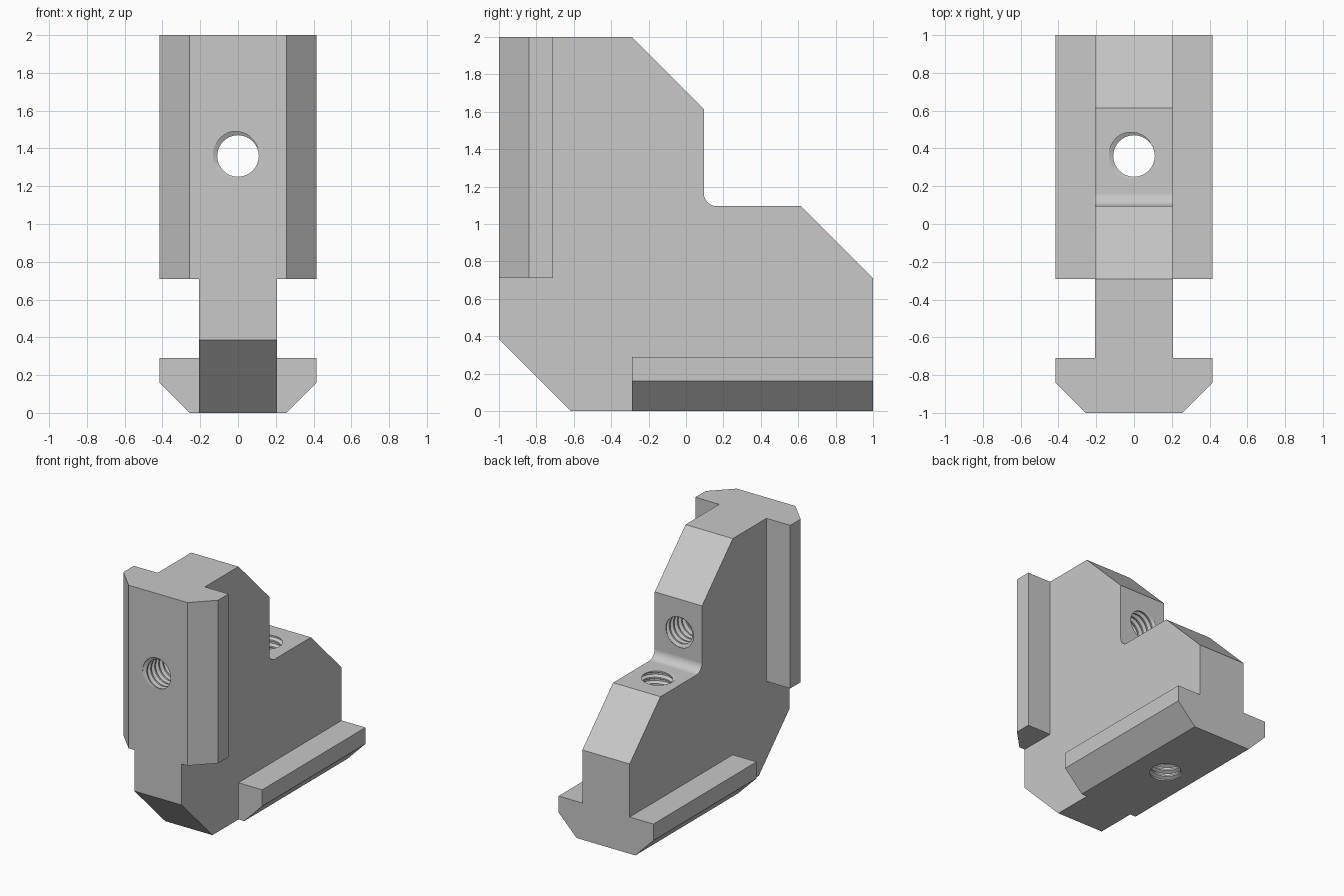
import bpy, bmesh, math
from mathutils import Matrix, Vector

if "Cube" in bpy.data.objects:
    bpy.data.objects.remove(bpy.data.objects["Cube"])

# One plain metal colour
metal = bpy.data.materials.new("grey metal")
metal.use_nodes = True
grey = (0.58, 0.58, 0.58, 1)
metal.diffuse_color = grey
metal.node_tree.nodes["Principled BSDF"].inputs["Base Color"].default_value = grey


def make_object(name, bm):
    bmesh.ops.recalc_face_normals(bm, faces=bm.faces)
    mesh = bpy.data.meshes.new(name)
    bm.to_mesh(mesh)
    bm.free()
    mesh.materials.append(metal)
    obj = bpy.data.objects.new(name, mesh)
    bpy.context.collection.objects.link(obj)
    return obj


def prism(name, points, direction):
    """Extrude a flat outline along a direction."""
    bm = bmesh.new()
    face = bm.faces.new([bm.verts.new(p) for p in points])
    result = bmesh.ops.extrude_face_region(bm, geom=[face], use_keep_orig=True)
    verts = [g for g in result["geom"] if isinstance(g, bmesh.types.BMVert)]
    bmesh.ops.translate(bm, verts=verts, vec=direction)
    return make_object(name, bm)


def thread_cutter(name, matrix, inner=0.11, outer=0.134, pitch=0.05, turns=27, sides=32):
    """Closed helical screw solid along local z."""
    radii = (inner, inner, outer, outer)
    step = len(radii)
    rows = turns * step
    bm = bmesh.new()
    grid = []
    for r in range(rows + 1):
        ring = []
        for c in range(sides):
            a = math.tau * c / sides
            rad = radii[r % step]
            ring.append(bm.verts.new((rad * math.cos(a), rad * math.sin(a),
                                      pitch * (r / step + c / sides))))
        grid.append(ring)

    def vert(r, c):
        return grid[r][c] if c < sides else grid[r + step][0]

    for r in range(rows):
        for c in range(sides):
            if c == sides - 1 and r + 1 + step > rows:
                continue
            bm.faces.new((vert(r, c), vert(r, c + 1), vert(r + 1, c + 1), vert(r + 1, c)))

    # Fan caps over both spiral ends
    rim = [e for e in bm.edges if e.is_boundary]
    low = bm.verts.new((0, 0, pitch / 2))
    high = bm.verts.new((0, 0, pitch * (turns - 0.5 + (sides - 1) / sides)))
    for e in rim:
        a, b = e.verts
        centre = low if a.co.z < pitch * turns / 2 else high
        bm.faces.new((a, b, centre))
    bm.transform(matrix)
    return make_object(name, bm)


def boolean(target, tool, operation):
    mod = target.modifiers.new(operation.title(), "BOOLEAN")
    mod.operation = operation
    mod.solver = "EXACT"
    mod.object = tool
    tool.hide_render = True
    bpy.ops.object.select_all(action="DESELECT")
    bpy.context.view_layer.objects.active = target
    target.select_set(True)
    bpy.ops.object.modifier_apply(modifier=mod.name)
    bpy.data.objects.remove(tool)


# Central web: stepped corner outline with a filleted inner corner
half, edge, fillet = 0.207, 0.095, 0.07
centre = (edge + fillet, 1 + edge + fillet)
arc = []
for i in range(9):
    a = math.pi + i * math.pi / 16
    arc.append((centre[0] + fillet * math.cos(a), centre[1] + fillet * math.sin(a)))
outline = [(-1, 2), (-0.29, 2), (edge, 1.615)] + arc
outline += [(0.615, 1 + edge), (1, 0.71), (1, 0), (-0.615, 0), (-1, 0.385)]
body = prism("corner_bracket", [(-half, y, z) for y, z in outline], Vector((2 * half, 0, 0)))

# Two slot flanges with chamfered outer corners
side = [(0.257, 0), (0.415, 0.16), (0.415, 0.29)]
section = side + [(-x, d) for x, d in reversed(side)]
front_flange = prism("front_flange", [(x, d - 1, 0.71) for x, d in section], Vector((0, 0, 1.29)))
base_flange = prism("base_flange", [(x, -0.29, d) for x, d in section], Vector((0, 1.29, 0)))
for flange in (front_flange, base_flange):
    boolean(body, flange, "UNION")

# Threaded holes: one through the front, one through the base
base_hole = Matrix.Translation((0, 0.36, -0.11))
front_hole = Matrix.Translation((0, -1.11, 1.36)) @ Matrix.Rotation(-math.pi / 2, 4, "X")
for name, matrix in (("base_thread", base_hole), ("front_thread", front_hole)):
    boolean(body, thread_cutter(name, matrix), "DIFFERENCE")

# Smooth fillet and thread walls, crisp edges elsewhere
bpy.ops.object.shade_smooth_by_angle(angle=math.radians(30))
weighted = body.modifiers.new("Weighted normals", "WEIGHTED_NORMAL")
weighted.keep_sharp = True
